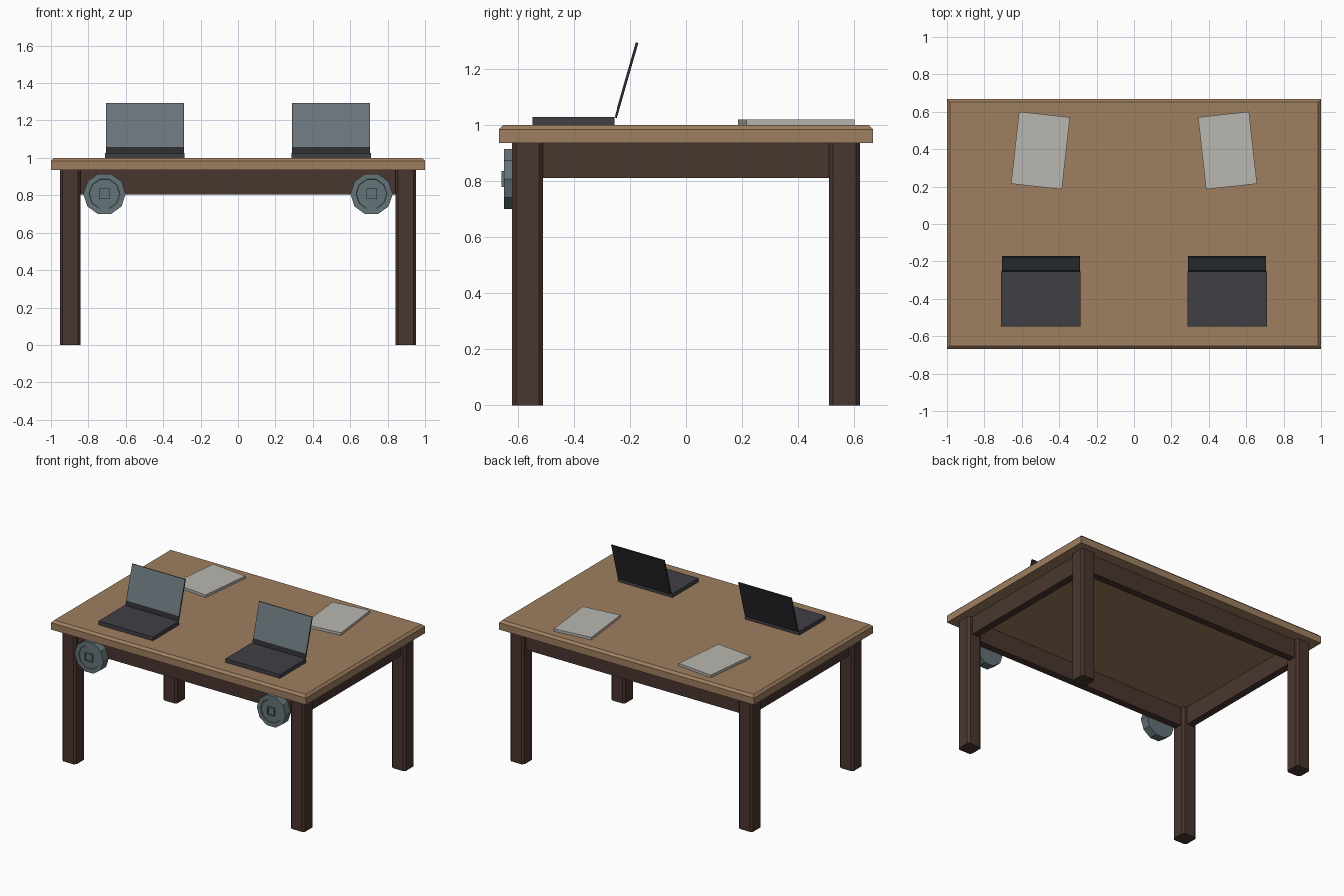
import bpy, bmesh, math
from mathutils import Matrix, Vector

old = bpy.data.objects.get("Cube")
if old:
    bpy.data.objects.remove(old, do_unlink=True)


def material(name, rgb):
    # rgb is display colour in 0-255, stored as linear
    lin = [((c / 255 + 0.055) / 1.055) ** 2.4 for c in rgb] + [1]
    m = bpy.data.materials.new(name)
    m.use_nodes = True
    m.diffuse_color = lin
    m.node_tree.nodes["Principled BSDF"].inputs["Base Color"].default_value = lin
    return m


OAK = material("oak top", (158, 126, 96))
WALNUT = material("dark walnut", (74, 54, 47))
CASE = material("charcoal case", (64, 62, 68))
LID = material("black lid", (43, 43, 47))
GLASS = material("screen glass", (106, 117, 124))
STEEL = material("blue grey steel", (100, 115, 120))
PAPER = material("paper", (186, 183, 177))


def finish(name, bm, *mats):
    bmesh.ops.recalc_face_normals(bm, faces=bm.faces)
    me = bpy.data.meshes.new(name)
    bm.to_mesh(me)
    bm.free()
    for m in mats:
        me.materials.append(m)
    ob = bpy.data.objects.new(name, me)
    bpy.context.collection.objects.link(ob)
    return ob


def box(name, low, high, mat, chamfer=0, pick=None, turn=None):
    # Box between two corners; pick chooses the edges to chamfer
    low, high = Vector(low), Vector(high)
    bm = bmesh.new()
    bmesh.ops.create_cube(bm, size=1)
    bmesh.ops.scale(bm, vec=high - low, verts=bm.verts)
    if chamfer:
        edges = [e for e in bm.edges if pick(e.verts[0].co, e.verts[1].co)]
        bmesh.ops.bevel(bm, geom=edges, offset=chamfer, segments=1, affect='EDGES')
    if turn:
        bmesh.ops.transform(bm, matrix=turn, verts=bm.verts)
    bmesh.ops.translate(bm, vec=(low + high) / 2, verts=bm.verts)
    return finish(name, bm, mat)


def upright(a, b):
    return abs(a.z - b.z) > 0.001


def upper(a, b):
    return a.z > 0 and b.z > 0


# Tabletop with chamfered upper rim
box("tabletop", (-1, -0.667, 0.935), (1, 0.667, 1), OAK, 0.016, upper)

# Front and back aprons
for name, s in (("front", -1), ("back", 1)):
    box(name + "_apron", (-0.85, s * 0.565 - 0.025, 0.804),
        (0.85, s * 0.565 + 0.025, 0.935), WALNUT)


def wheel(name, x):
    # Ten-sided disc with a stepped face and a square hub
    bm = bmesh.new()
    bmesh.ops.create_cone(bm, cap_ends=True, segments=10, radius1=0.113,
                          radius2=0.113, depth=0.06)
    bmesh.ops.rotate(bm, matrix=Matrix.Rotation(math.radians(18), 3, 'Z'), verts=bm.verts)
    if not any(abs(v.co.y) < 0.001 for v in bm.verts):
        bmesh.ops.rotate(bm, matrix=Matrix.Rotation(math.radians(18), 3, 'Z'), verts=bm.verts)
    face = max(bm.faces, key=lambda f: f.calc_center_median().z)
    bmesh.ops.inset_region(bm, faces=[face], thickness=0.03)
    bmesh.ops.inset_region(bm, faces=[face], thickness=0.002, depth=-0.004)
    bmesh.ops.rotate(bm, matrix=Matrix.Rotation(math.pi / 2, 3, 'X'), verts=bm.verts)
    bmesh.ops.translate(bm, vec=(x, -0.618, 0.807), verts=bm.verts)
    finish(name, bm, STEEL)
    # Hub
    bm = bmesh.new()
    bmesh.ops.create_cube(bm, size=1)
    bmesh.ops.scale(bm, vec=(0.056, 0.03, 0.056), verts=bm.verts)
    face = min(bm.faces, key=lambda f: f.calc_center_median().y)
    bmesh.ops.inset_region(bm, faces=[face], thickness=0.009)
    bmesh.ops.inset_region(bm, faces=[face], thickness=0.001, depth=-0.006)
    bmesh.ops.translate(bm, vec=(x, -0.642, 0.807), verts=bm.verts)
    finish(name + "_hub", bm, STEEL)


def laptop(side, x):
    box(side + "_laptop_base", (x - 0.213, -0.547, 1), (x + 0.213, -0.255, 1.027), CASE)
    # Leaning lid, with the screen plate over its front
    lean = Matrix.Rotation(math.radians(-16), 4, 'X')
    mid = Vector((x, -0.212, 1.159))
    half = Vector((0.208, 0.004, 0.139))
    box(side + "_laptop_lid", mid - half, mid + half, LID, turn=lean)
    mid += lean @ Vector((0, -0.0045, 0.016))
    half = Vector((0.207, 0.001, 0.122))
    box(side + "_laptop_screen", mid - half, mid + half, GLASS, turn=lean)


for side, s in (("left", 1), ("right", -1)):
    # Side apron and legs
    box(side + "_apron", (s * 0.895 - 0.025, -0.55, 0.81),
        (s * 0.895 + 0.025, 0.55, 0.935), WALNUT)
    for end, t in (("front", -1), ("back", 1)):
        c = Vector((s * 0.896, t * 0.565, 0.4675))
        half = Vector((0.055, 0.055, 0.4675))
        box(f"{end}_{side}_leg", c - half, c + half, WALNUT, 0.014, upright)
    # Things on and under the top
    wheel(side + "_wheel", s * 0.714)
    laptop(side, s * 0.498)
    c, half = Vector((s * 0.5, 0.393, 1.009)), Vector((0.137, 0.194, 0.009))
    box(side + "_paper", c - half, c + half, PAPER, turn=Matrix.Rotation(s * 0.11, 4, 'Z'))
